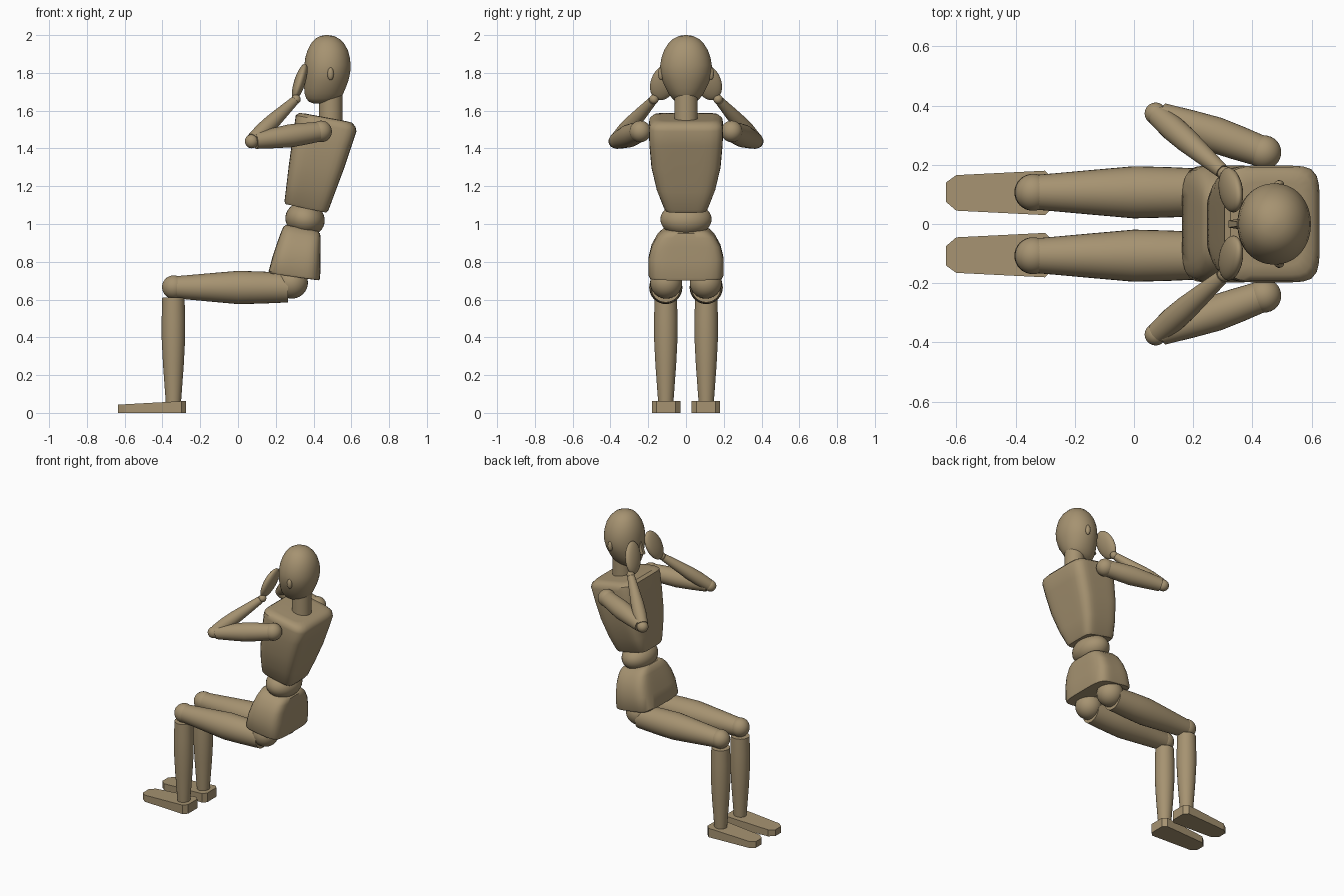
import bpy, bmesh, math
from mathutils import Vector, Matrix

if "Cube" in bpy.data.objects:
    bpy.data.objects.remove(bpy.data.objects["Cube"])

wood = bpy.data.materials.new("wood")
wood.diffuse_color = (0.38, 0.29, 0.165, 1)
wood.use_nodes = True
wood.node_tree.nodes["Principled BSDF"].inputs["Base Color"].default_value = wood.diffuse_color


def finish(name, bm, angle=40):
    bmesh.ops.recalc_face_normals(bm, faces=bm.faces)
    me = bpy.data.meshes.new(name)
    bm.to_mesh(me)
    bm.free()
    ob = bpy.data.objects.new(name, me)
    bpy.context.collection.objects.link(ob)
    me.materials.append(wood)
    bpy.ops.object.select_all(action='DESELECT')
    ob.select_set(True)
    bpy.context.view_layer.objects.active = ob
    bpy.ops.object.shade_smooth_by_angle(angle=math.radians(angle))
    return ob


def skin(name, rings, angle=40):
    bm = bmesh.new()
    vs = [[bm.verts.new(p) for p in r] for r in rings]
    n = len(vs[0])
    for a, b in zip(vs, vs[1:]):
        for i in range(n):
            bm.faces.new((a[i], a[(i + 1) % n], b[(i + 1) % n], b[i]))
    bm.faces.new(vs[0])
    bm.faces.new(vs[-1])
    return finish(name, bm, angle)


def body(name, sections, power=2, n=48, angle=40):
    """Loft of sections: front x, front z, back x, back z, half width."""
    rings = []
    for fx, fz, bx, bz, w in sections:
        ring = []
        for i in range(n):
            t = 2 * math.pi * (i + 0.5) / n
            c, s = math.cos(t), math.sin(t)
            r = (abs(c) ** power + abs(s) ** power) ** (-1 / power)
            u = (1 + c * r) / 2
            ring.append((fx + (bx - fx) * u, w * s * r, fz + (bz - fz) * u))
        rings.append(ring)
    return skin(name, rings, angle)


def limb(name, a, b, profile, n=32):
    """Turned limb from a to b, profile of (fraction, radius)."""
    a, b = Vector(a), Vector(b)
    q = (b - a).to_track_quat('Z', 'Y')
    rings = [[a + (b - a) * t + q @ Vector((r * math.cos(2 * math.pi * i / n),
                                            r * math.sin(2 * math.pi * i / n), 0))
              for i in range(n)] for t, r in profile]
    return skin(name, rings)


def ball(name, c, size, rot=None):
    bm = bmesh.new()
    m = Matrix.Translation(c) @ (rot or Matrix()) @ Matrix.Diagonal((*size, 1))
    bmesh.ops.create_uvsphere(bm, u_segments=32, v_segments=20, radius=1, matrix=m)
    return finish(name, bm)


# Head, neck and nose
head = [(2.0, .463, .477, .007), (1.995, .435, .508, .038), (1.98, .408, .537, .069),
        (1.955, .386, .562, .094), (1.92, .368, .582, .116), (1.88, .356, .592, .130),
        (1.84, .351, .597, .137), (1.80, .349, .594, .136), (1.76, .349, .585, .126),
        (1.72, .350, .570, .108), (1.69, .353, .557, .092), (1.665, .361, .540, .073),
        (1.648, .374, .515, .056), (1.638, .40, .48, .03)]
body("head", [(f, z, b, z, w) for z, f, b, w in head], 2.1, angle=60)
limb("neck", (.49, 0, 1.52), (.49, 0, 1.72), [(0, .062), (1, .062)])
bm = bmesh.new()
pts = [(.319, -.012, 1.735), (.319, .012, 1.735), (.37, -.02, 1.725), (.37, .02, 1.725),
       (.347, -.008, 1.81), (.347, .008, 1.81), (.37, 0, 1.82)]
bmesh.ops.convex_hull(bm, input=[bm.verts.new(p) for p in pts])
finish("nose", bm, 20)

# Torso, waist and pelvis
body("torso", [(.275, 1.105, .445, 1.065, .085), (.252, 1.105, .468, 1.06, .108),
               (.246, 1.12, .48, 1.075, .118), (.257, 1.21, .515, 1.17, .155),
               (.27, 1.32, .56, 1.29, .183), (.287, 1.44, .60, 1.41, .194),
               (.302, 1.55, .627, 1.49, .197), (.306, 1.575, .622, 1.515, .192),
               (.325, 1.588, .603, 1.537, .172), (.36, 1.584, .57, 1.545, .14)], 6)
ball("waist", (.355, 0, 1.025), (.105, .136, .09), Matrix.Rotation(math.radians(13), 4, 'Y'))
body("pelvis", [(.185, .737, .415, .703, .175), (.167, .739, .43, .702, .192),
                (.162, .75, .435, .715, .198), (.185, .835, .437, .81, .198),
                (.207, .90, .438, .875, .182), (.227, .955, .438, .925, .152),
                (.24, .985, .434, .95, .122), (.255, .995, .42, .962, .10)], 5)

for side, tag in ((1, "left"), (-1, "right")):
    def P(x, y, z):
        return Vector((x, y * side, z))

    # Ear
    ball(tag + "_ear", P(.49, .132, 1.795), (.017, .016, .034))

    # Leg: hip, thigh, knee, shin, ankle
    ball(tag + "_hip_joint", P(.285, .105, .69), (.085,) * 3)
    limb(tag + "_thigh", P(.265, .107, .663), P(-.325, .107, .665),
         [(0, .078), (.1, .081), (.25, .085), (.45, .088), (.7, .075), (1, .059)])
    ball(tag + "_knee_joint", P(-.34, .107, .666), (.062,) * 3)
    limb(tag + "_shin", P(-.342, .107, .61), P(-.342, .107, .065),
         [(0, .059), (.2, .062), (.4, .062), (.65, .055), (1, .041)])
    ball(tag + "_ankle_joint", P(-.342, .107, .065), (.041,) * 3)

    # Foot: chamfered wedge
    plan = [(-.635, .075), (-.60, .045), (-.30, .03), (-.275, .055),
            (-.275, .155), (-.30, .18), (-.60, .165), (-.635, .14)]
    skin(tag + "_foot", [[P(x, y, 0) for x, y in plan],
                         [P(x, y, .062 + .055 * (x + .3)) for x, y in plan]], 20)

    # Arm: shoulder, upper arm, elbow, forearm, wrist
    shoulder, elbow = P(.44, .242, 1.49), P(.073, .373, 1.438)
    wrist = P(.307, .17, 1.66)
    ball(tag + "_shoulder_joint", shoulder, (.057,) * 3)
    limb(tag + "_upper_arm", shoulder, elbow,
         [(.05, .053), (.25, .058), (.45, .061), (.7, .053), (.95, .043)])
    ball(tag + "_elbow_joint", elbow, (.037,) * 3)
    limb(tag + "_forearm", elbow, wrist,
         [(.04, .038), (.25, .043), (.45, .041), (.7, .033), (.96, .024)])
    ball(tag + "_wrist_joint", wrist, (.025,) * 3)

    # Hand: flattened oval leaning toward the face
    d = P(.06, -.08, .19).normalized()
    wide = Vector((0, 1, 0))
    wide = (wide - d * wide.dot(d)).normalized()
    rot = Matrix((wide.cross(d), wide, d)).transposed().to_4x4()
    ball(tag + "_hand", P(.327, .115, 1.752), (.03, .07, .105), rot)
